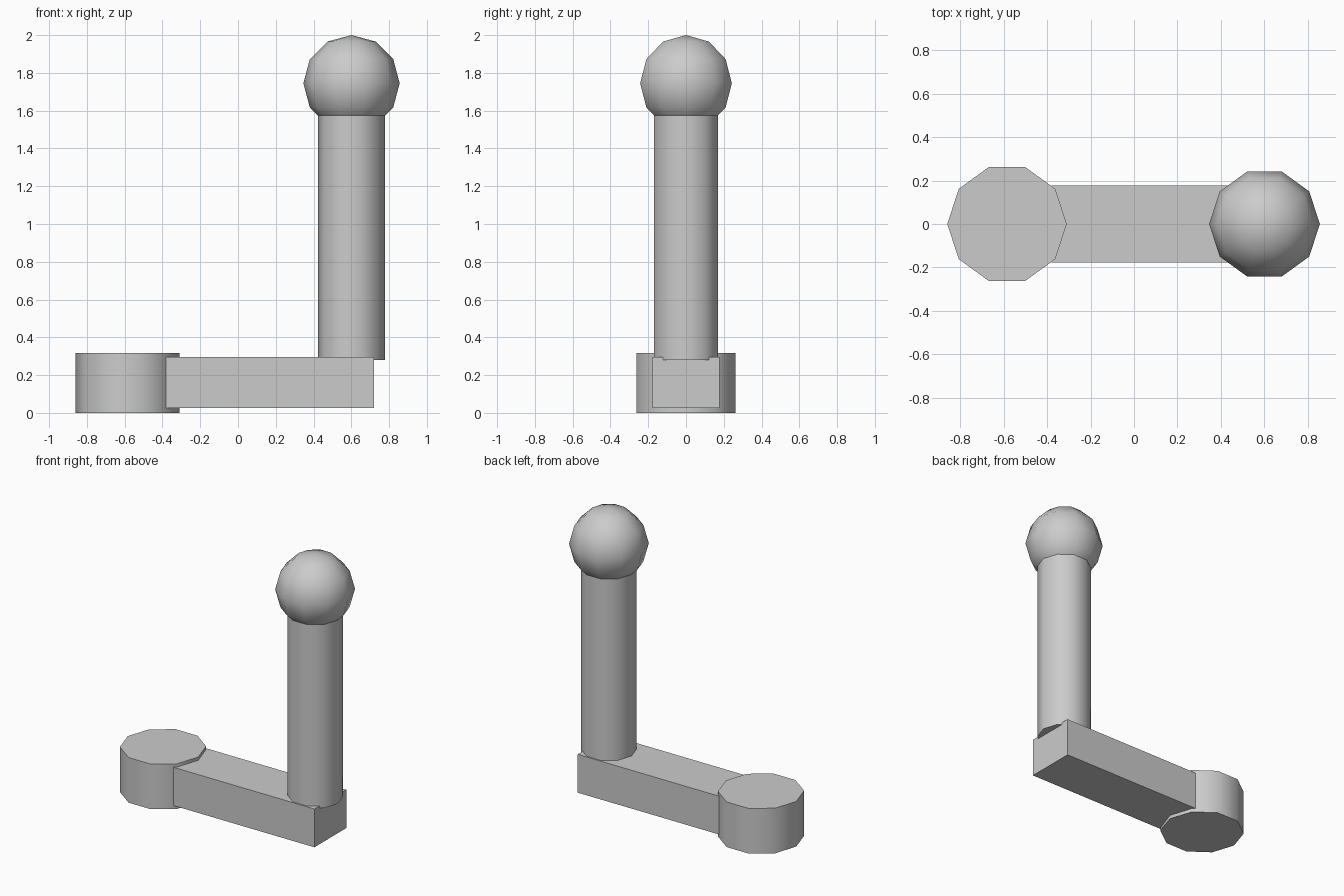
import bpy
from math import pi, radians

SIDES = 10

if "Cube" in bpy.data.objects:
    bpy.data.objects.remove(bpy.data.objects["Cube"], do_unlink=True)

grey = bpy.data.materials.new("plain grey")
grey.use_nodes = True
colour = (0.6, 0.6, 0.6, 1)
grey.diffuse_color = colour
grey.node_tree.nodes["Principled BSDF"].inputs["Base Color"].default_value = colour


def finish(name, smooth=True):
    """Name and colour the newly added part, keeping its rims sharp."""
    part = bpy.context.object
    part.name = part.data.name = name
    part.data.materials.append(grey)
    if smooth:
        bpy.ops.object.shade_smooth_by_angle(angle=radians(45))
    return part


def post(name, x, radius, bottom, top):
    """Upright ten-sided cylinder with corners pointing along x."""
    bpy.ops.mesh.primitive_cylinder_add(
        vertices=SIDES, radius=radius, depth=top - bottom,
        location=(x, 0, (bottom + top) / 2), rotation=(0, 0, pi / 2))
    return finish(name)


# Pivot hub at the low end
post("pivot_hub", -0.585, 0.275, 0, 0.318)

# Flat crank arm
bpy.ops.mesh.primitive_cube_add(size=1, location=(0.17, 0, 0.16))
arm = finish("crank_arm", smooth=False)
arm.scale = (1.1, 0.355, 0.27)

# Upright handle shaft, running up into the knob
post("handle_shaft", 0.601, 0.177, 0.28, 1.6)

# Round knob
bpy.ops.mesh.primitive_uv_sphere_add(
    segments=SIDES, ring_count=6, radius=0.255,
    location=(0.601, 0, 1.745), rotation=(0, 0, pi / 2))
finish("handle_knob")
